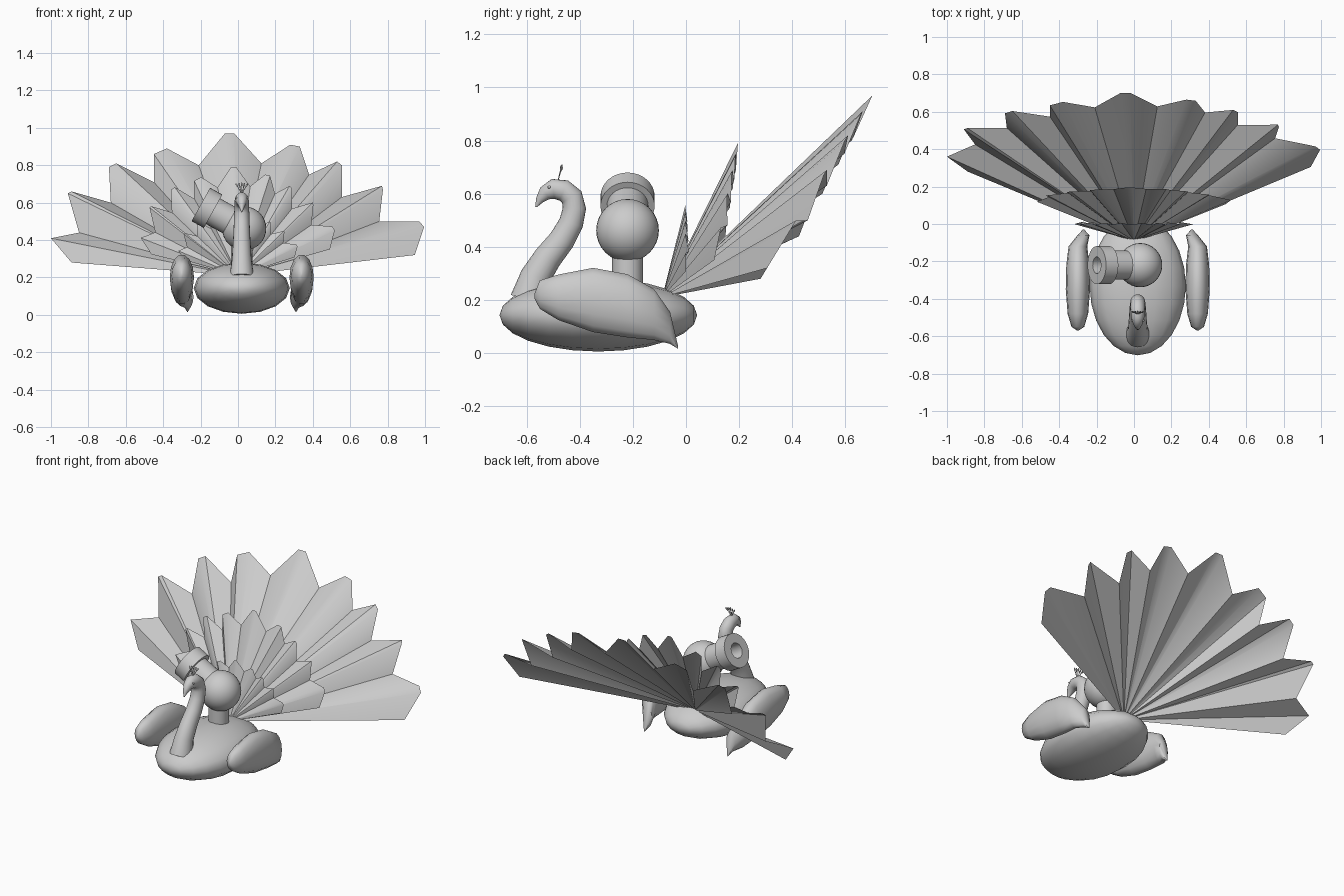
import bpy, bmesh, math
from mathutils import Vector, Matrix

if "Cube" in bpy.data.objects:
    bpy.data.objects.remove(bpy.data.objects["Cube"])

CX = 0.02  # centre line of the bird


def finish(name, bm, angle=40):
    bmesh.ops.recalc_face_normals(bm, faces=bm.faces)
    me = bpy.data.meshes.new(name)
    bm.to_mesh(me)
    bm.free()
    ob = bpy.data.objects.new(name, me)
    bpy.context.collection.objects.link(ob)
    bpy.ops.object.select_all(action='DESELECT')
    ob.select_set(True)
    bpy.context.view_layer.objects.active = ob
    bpy.ops.object.shade_smooth_by_angle(angle=math.radians(angle))
    return ob


def loft(name, sections, n=16, angle=40):
    """Skin elliptical rings given as (centre, half axis, half axis)."""
    bm = bmesh.new()
    rings = []
    for c, a, b in sections:
        ts = [2 * math.pi * i / n for i in range(n)]
        rings.append([bm.verts.new(c + a * math.cos(t) + b * math.sin(t)) for t in ts])
    for r, s in zip(rings, rings[1:]):
        for i in range(n):
            j = (i + 1) % n
            bm.faces.new((r[i], r[j], s[j], s[i]))
    bm.faces.new(rings[0])
    bm.faces.new(rings[-1])
    return finish(name, bm, angle)


def turned(name, origin, axis, profile, n=32):
    """Round part: profile of (distance along axis, radius)."""
    axis = axis.normalized()
    a = Vector((0, 1, 0))
    b = axis.cross(a)
    return loft(name, [(origin + axis * t, a * r, b * r) for t, r in profile], n)


def ball(name, loc, radii, u=32, v=16, axis_rot=Matrix()):
    bm = bmesh.new()
    bmesh.ops.create_uvsphere(bm, u_segments=u, v_segments=v, radius=1, matrix=
                              Matrix.Translation(loc) @ Matrix.Diagonal((*radii, 1)) @ axis_rot)
    return finish(name, bm, 60)


# body
ball("body", (CX, -0.33, 0.143), (0.257, 0.372, 0.137), 16, 12,
     Matrix.Rotation(math.pi / 2, 4, 'X'))

# neck, head and beak
path = [(-.59, .20, .072), (-.565, .29, .058), (-.52, .36, .053), (-.468, .425, .049),
        (-.432, .49, .046), (-.42, .545, .044), (-.43, .588, .042), (-.46, .612, .041),
        (-.50, .618, .038), (-.53, .602, .028), (-.55, .578, .016), (-.565, .55, .003)]
pts = [Vector((CX, y, z)) for y, z, r in path]
sections = []
for i, (p, (_, _, r)) in enumerate(zip(pts, path)):
    tan = (pts[min(i + 1, len(pts) - 1)] - pts[max(i - 1, 0)]).normalized()
    sections.append((p, Vector((r * 0.92, 0, 0)), tan.cross(Vector((1, 0, 0))) * r))
loft("neck_and_head", sections, 20, 60)

# eyes
for s in (-1, 1):
    ball("eye", (CX + s * 0.03, -0.515, 0.625), (0.006,) * 3, 10, 6)

# crest feathers
for k in range(-2, 3):
    root = Vector((CX, -0.482, 0.648))
    tip = Vector((CX + k * 0.016, -0.467, 0.71 - 0.004 * abs(k)))
    d = tip - root
    turned("crest_feather", root, d,
           [(0, .0015), (d.length * .6, .002), (d.length * .85, .0055), (d.length, .001)], 8)

# wings
wing = [(-.57, .215, .004, .01), (-.55, .22, .034, .055), (-.48, .21, .055, .088),
        (-.35, .20, .065, .124), (-.22, .178, .062, .122), (-.12, .145, .05, .098),
        (-.06, .095, .032, .062), (-.03, .022, .004, .006)]
for s, side in ((-1, "left"), (1, "right")):
    loft("wing_" + side, [(Vector((CX + s * (.32 - .03 * (i > 5)), y, z)),
                           Vector((rx, 0, 0)), Vector((0, 0, rz)))
                          for i, (y, z, rx, rz) in enumerate(wing)], 14, 50)

# post, ball joint and nozzle
joint = Vector((0.033, -0.22, 0.462))
turned("post", Vector((CX, -0.22, 0.2)), Vector((0, 0, 1)), [(0, .058), (.2, .058)])
ball("joint_ball", joint, (0.118,) * 3)
turned("nozzle", joint, Vector((-0.875, 0, 0.485)),
       [(.04, .078), (.19, .078), (.19, .102), (.265, .102), (.265, .045), (.14, .045)])

# pleated tail fans: blunt feather tips with set-back valleys between them
tips = [[(-.89, .28), (-1.0, .41)], [(-.91, .65), (-.89, .66)], [(-.69, .79), (-.65, .81)],
        [(-.45, .86), (-.38, .89)], [(-.07, .97), (-.02, .97)], [(.28, .91), (.33, .90)],
        [(.53, .82), (.555, .80)], [(.77, .69), (.775, .67)],
        [(.97, .50), (.995, .47), (.945, .32)]]
valleys = [(-.85, .44), (-.68, .60), (-.45, .71), (-.21, .80), (.125, .81),
           (.38, .75), (.555, .63), (.755, .50)]
apex = Vector((0, -0.09, 0.21))
rim = []
for i, feather in enumerate(tips):
    rim += [Vector((x, .36 + .61 * (z - .41), z)) - apex for x, z in feather]
    if i < len(valleys):
        x, z = valleys[i]
        rim.append(Vector((x, .42 + .55 * (z - .43), z)) - apex)

for name, sx, syz, tilt in (("tail_fan_large", 1, 1, 0), ("tail_fan_medium", .52, .59, 20),
                            ("tail_fan_small", .32, .325, 32)):
    m = Matrix.Rotation(math.radians(tilt), 3, 'X') @ Matrix.Diagonal((sx, syz, syz))
    bm = bmesh.new()
    outer = [bm.verts.new(apex + m @ p) for p in rim]
    inner = [bm.verts.new(apex + m @ p * 0.03) for p in rim]
    for i in range(len(rim) - 1):
        bm.faces.new((inner[i], inner[i + 1], outer[i + 1], outer[i]))
    finish(name, bm, 35)
